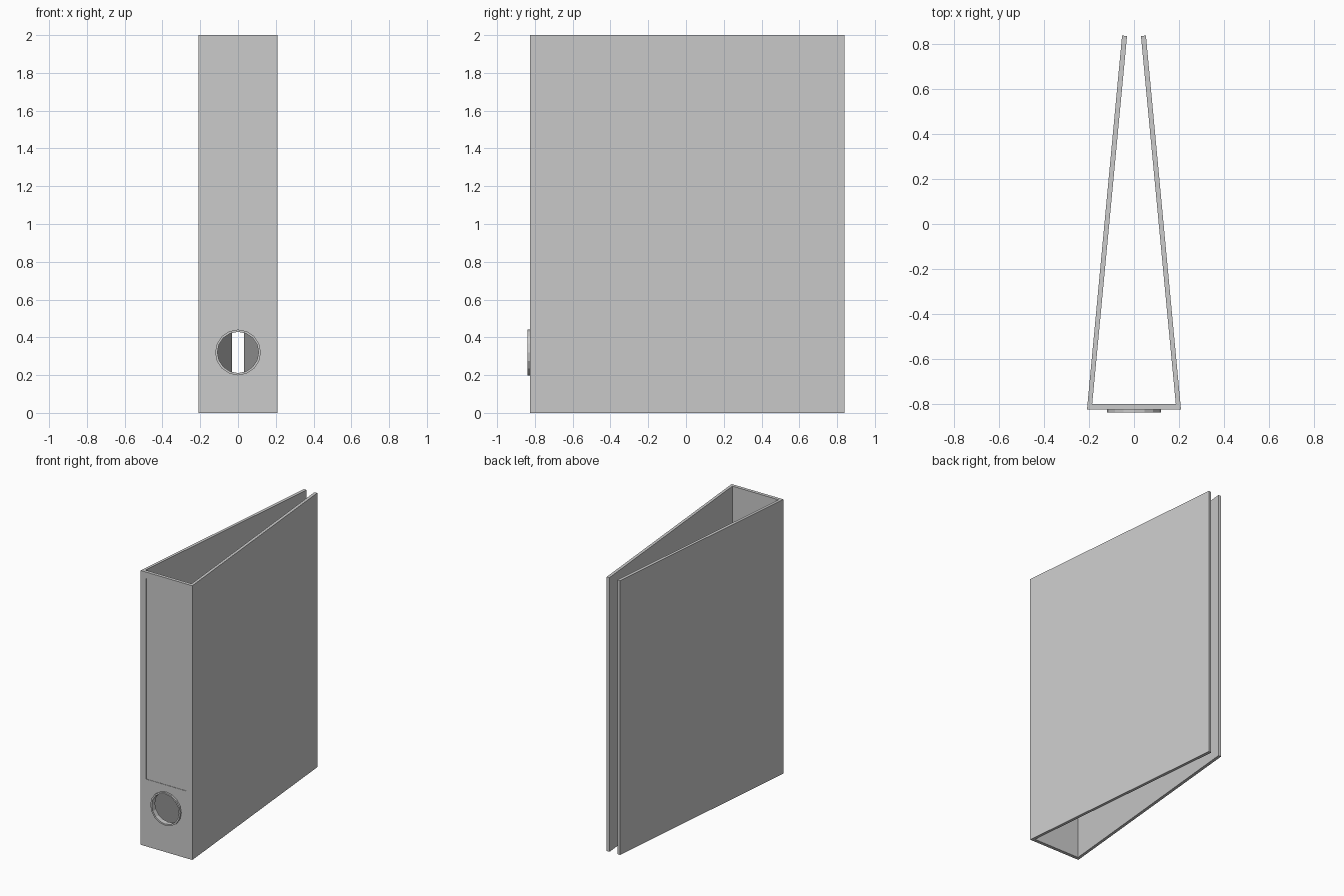
import bpy, bmesh
from math import sin, cos, pi
from mathutils import Vector

if "Cube" in bpy.data.objects:
    bpy.data.objects.remove(bpy.data.objects["Cube"])

HOLE_Z, SIDES = 0.32, 16


def prism(name, points, offset):
    """Extrude a closed outline along an offset vector."""
    bm = bmesh.new()
    face = bm.faces.new([bm.verts.new(p) for p in points])
    new = bmesh.ops.extrude_face_region(bm, geom=[face])["geom"]
    bmesh.ops.translate(bm, vec=Vector(offset),
                        verts=[v for v in new if isinstance(v, bmesh.types.BMVert)])
    bmesh.ops.recalc_face_normals(bm, faces=bm.faces[:])
    mesh = bpy.data.meshes.new(name)
    bm.to_mesh(mesh)
    bm.free()
    obj = bpy.data.objects.new(name, mesh)
    bpy.context.collection.objects.link(obj)
    return obj


def circle(radius, y):
    return [(radius * sin(2 * pi * i / SIDES), y,
             HOLE_Z + radius * cos(2 * pi * i / SIDES)) for i in range(SIDES)]


def cut(target, cutter):
    mod = target.modifiers.new(cutter.name, 'BOOLEAN')
    mod.operation = 'DIFFERENCE'
    mod.solver = 'EXACT'
    mod.object = cutter
    cutter.hide_render = True
    cutter.hide_set(True)


# Covers and spine: one tapered U outline, mirrored across x
half = [(0.209, -0.825), (0.053, 0.838), (0.031, 0.836), (0.186, -0.801)]
outline = [(x, y, 0) for x, y in half] + [(-x, y, 0) for x, y in reversed(half)]
shell = prism("binder_shell", outline, (0, 0, 2))

# Shallow label recess on the spine
label = [(-0.163, -0.86, 0.49), (0.163, -0.86, 0.49),
         (0.163, -0.86, 1.952), (-0.163, -0.86, 1.952)]
cut(shell, prism("label_recess_cutter", label, (0, 0.038, 0)))

# Finger hole through the spine
cut(shell, prism("finger_hole_cutter", circle(0.115, -0.9), (0, 0.15, 0)))

# Raised rim lining the finger hole
rim = prism("finger_hole_rim", circle(0.121, -0.838), (0, 0.0135, 0))
cut(rim, prism("rim_cutter", circle(0.109, -0.9), (0, 0.15, 0)))
liner = prism("finger_hole_liner", circle(0.115, -0.8245), (0, 0.0235, 0))
cut(liner, prism("liner_cutter", circle(0.109, -0.9), (0, 0.15, 0)))
